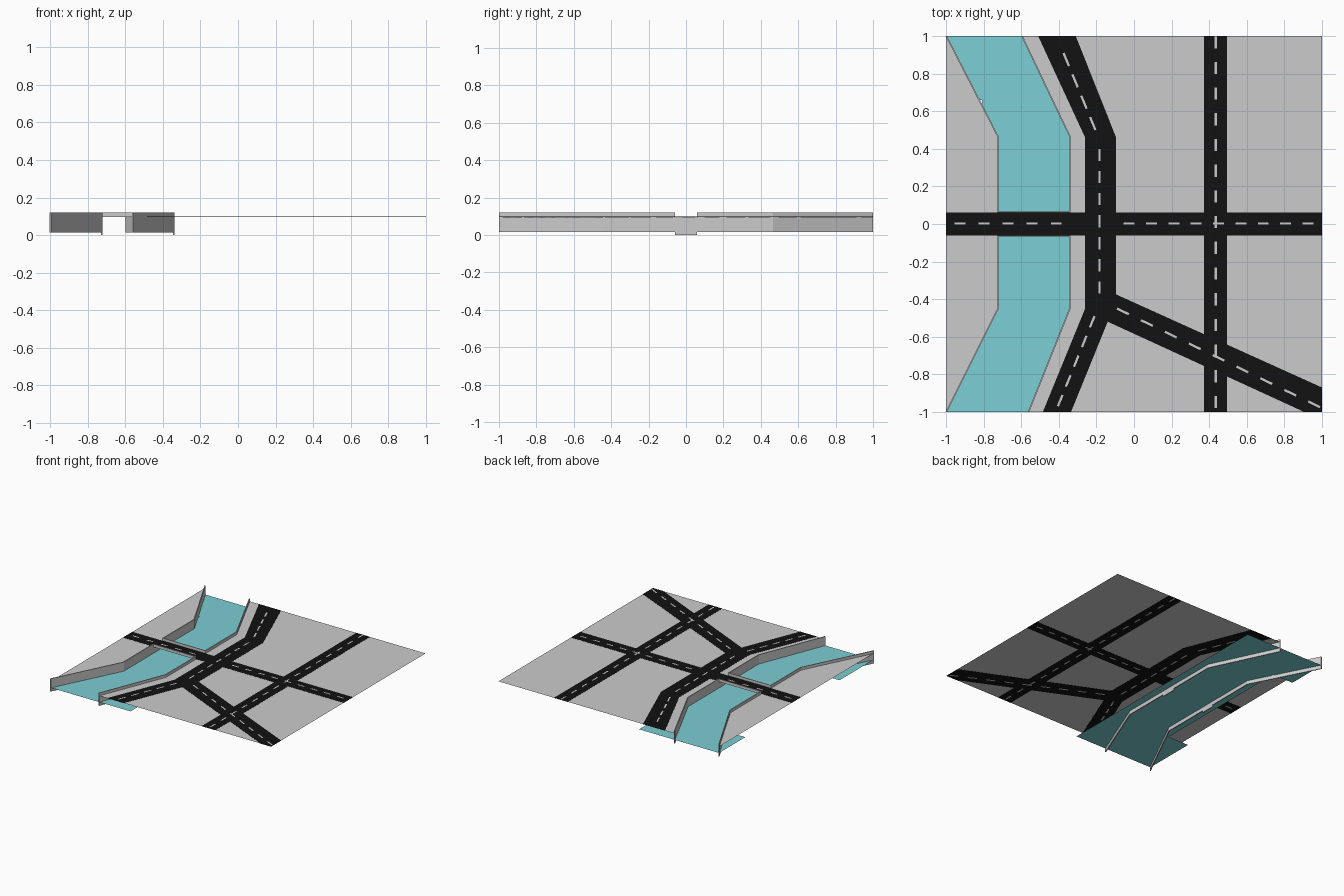
import bpy, bmesh
from mathutils import Vector

if "Cube" in bpy.data.objects:
    bpy.data.objects.remove(bpy.data.objects["Cube"])

G = 0.097   # street level


def material(name, rgb):
    m = bpy.data.materials.new(name)
    m.diffuse_color = (*rgb, 1)
    m.use_nodes = True
    m.node_tree.nodes["Principled BSDF"].inputs["Base Color"].default_value = m.diffuse_color
    return m


BLACK = material("asphalt", (0.006, 0.006, 0.006))
WATER = material("water", (0.2, 0.62, 0.66))


def build(name, polys, z0, z1=None, mat=None):
    """Flat outlines at z0, or prisms from z0 to z1."""
    bm = bmesh.new()
    for poly in polys:
        f = bm.faces.new([bm.verts.new((x, y, z0)) for x, y in poly])
        f.normal_update()
        if f.normal.z < 0:
            f.normal_flip()
        if z1 is not None:
            r = bmesh.ops.extrude_face_region(bm, geom=[f])
            top = [v for v in r["geom"] if isinstance(v, bmesh.types.BMVert)]
            bmesh.ops.translate(bm, verts=top, vec=(0, 0, z1 - z0))
    if z1 is not None:
        bmesh.ops.recalc_face_normals(bm, faces=bm.faces)
    me = bpy.data.meshes.new(name)
    bm.to_mesh(me)
    bm.free()
    ob = bpy.data.objects.new(name, me)
    bpy.context.collection.objects.link(ob)
    if mat:
        me.materials.append(mat)
    return ob


def rect(x0, x1, y0, y1):
    return [(x0, y0), (x1, y0), (x1, y1), (x0, y1)]


def ribbon(path, dx):
    return path + [(x + dx, y) for x, y in reversed(path)]


def dashes(p0, p1, n, length=0.058, w=0.006):
    """n evenly spaced dashes, the first starting at p0 and the last ending at p1."""
    a, b = Vector(p0), Vector(p1)
    d = (b - a).normalized()
    s = Vector((-d.y, d.x)) * w
    step = ((b - a).length - length) / (n - 1)
    out = []
    for i in range(n):
        q = a + d * step * i
        e = q + d * length
        out.append([tuple(q - s), tuple(e - s), tuple(e + s), tuple(q + s)])
    return out


# River banks
left = [(-0.995, 1), (-0.72, 0.465), (-0.72, -0.45), (-0.995, -1)]
right = [(-0.6, 1), (-0.345, 0.465), (-0.345, -0.45), (-0.565, -1)]
build("left_ground", [left + [(-1, -1), (-1, 1)]], G)
build("right_ground", [right + [(1, -1), (1, 1)]], G)

# Embankment walls, lower where the bridge crosses
for side, path, dx in (("left", left, -0.008), ("right", right, 0.008)):
    x = path[1][0]
    halves = [ribbon(path[:2] + [(x, 0.06)], dx), ribbon([(x, -0.06)] + path[2:], dx)]
    build(side + "_river_wall", halves, 0.015, 0.12)
    build(side + "_bridge_abutment", [ribbon([(x, 0.06), (x, -0.06)], dx)], 0, G - 0.002)

# Bridge parapets
build("bridge_parapets", [rect(-0.724, -0.341, y - 0.003, y + 0.003) for y in (-0.063, 0.063)],
      G - 0.001, 0.12)

# Water sheet, running on under the banks
build("water", [[(-1, -1), (-0.275, -1), (-0.275, 1), (-1, 1), (-1, 0.66), (-0.81, 0.66),
                 (-0.81, -0.56), (-1, -0.56)]], 0.045, mat=WATER)

# Roads, showing on both faces of the ground sheet
river_road = [(-0.51, 1), (-0.31, 1), (-0.095, 0.46), (-0.095, -0.375), (-0.14, -0.52),
              (-0.335, -1), (-0.485, -1), (-0.26, -0.45), (-0.26, 0.46)]
diagonal = [(-0.095, -0.375), (1, -0.87), (1, -1), (0.905, -1), (-0.14, -0.52)]
build("roads", [river_road, diagonal, rect(0.372, 0.495, -1, 1), rect(-1, 1, -0.06, 0.06)],
      G - 0.001, G + 0.001, BLACK)

# Lane markings
marks = (dashes((-0.375, 0.91), (-0.205, 0.5), 4, 0.075)
         + dashes((-0.183, 0.4), (-0.183, -0.37), 7, 0.065)
         + dashes((-0.21, -0.49), (-0.405, -0.97), 5, 0.065)
         + dashes((-0.09, -0.45), (0.99, -0.975), 9, 0.07)
         + dashes((0.435, 1), (0.435, -0.98), 15, 0.065)
         + dashes((-0.955, 0.003), (-0.385, 0.003), 5)
         + dashes((-0.055, 0.003), (0.955, 0.003), 9))
build("lane_markings", marks, G - 0.002, G + 0.002)
